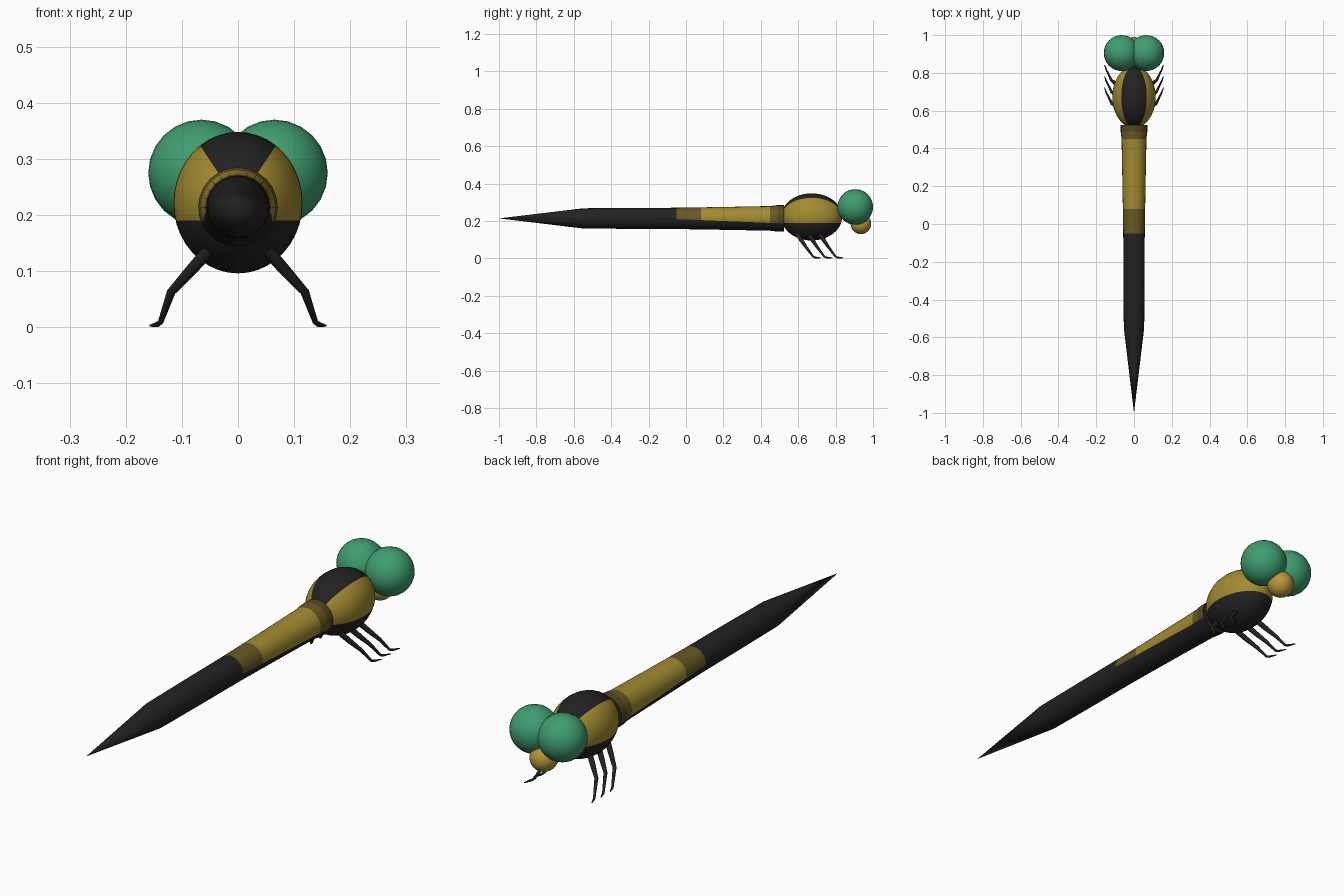
import bpy, bmesh, math
from mathutils import Vector, Matrix

cube = bpy.data.objects.get("Cube")
if cube:
    bpy.data.objects.remove(cube, do_unlink=True)


def material(name, r, g, b):
    m = bpy.data.materials.new(name)
    m.use_nodes = True
    m.diffuse_color = (r, g, b, 1)
    node = next(n for n in m.node_tree.nodes if n.type == 'BSDF_PRINCIPLED')
    node.inputs["Base Color"].default_value = (r, g, b, 1)
    return m


black = material("body black", 0.016, 0.016, 0.016)
yellow = material("body yellow", 0.37, 0.26, 0.03)
olive = material("dark olive", 0.14, 0.10, 0.018)
brown = material("collar brown", 0.09, 0.065, 0.014)
green = material("eye green", 0.05, 0.34, 0.16)
amber = material("mouth amber", 0.48, 0.31, 0.04)


def finish(name, bm, mats, angle=30):
    bmesh.ops.recalc_face_normals(bm, faces=bm.faces)
    mesh = bpy.data.meshes.new(name)
    bm.to_mesh(mesh)
    bm.free()
    for m in mats:
        mesh.materials.append(m)
    ob = bpy.data.objects.new(name, mesh)
    bpy.context.collection.objects.link(ob)
    bpy.ops.object.select_all(action='DESELECT')
    ob.select_set(True)
    bpy.context.view_layer.objects.active = ob
    bpy.ops.object.shade_smooth_by_angle(angle=math.radians(angle))
    return ob


def ball(centre, radii, segments, rings):
    # Sphere with its poles along y
    bm = bmesh.new()
    place = (Matrix.Translation(centre) @ Matrix.Diagonal((*radii, 1))
             @ Matrix.Rotation(math.pi / 2, 4, 'X'))
    bmesh.ops.create_uvsphere(bm, u_segments=segments, v_segments=rings,
                              radius=1, matrix=place)
    return bm


def cut(bm, point, normal):
    bmesh.ops.bisect_plane(bm, geom=bm.verts[:] + bm.edges[:] + bm.faces[:],
                           plane_co=point, plane_no=normal, dist=1e-5)


def tube(bm, points, radii, sides):
    # Tapered limb through the given joints
    pts = [Vector(p) for p in points]
    loops = []
    for i, (p, r) in enumerate(zip(pts, radii)):
        d = (pts[min(i + 1, len(pts) - 1)] - pts[max(i - 1, 0)]).normalized()
        u = d.cross(Vector((1, 0, 0))).normalized()
        v = d.cross(u)
        turn = [2 * math.pi * k / sides for k in range(sides)]
        loops.append([bm.verts.new(p + r * (u * math.cos(t) + v * math.sin(t)))
                      for t in turn])
    for a, b in zip(loops, loops[1:]):
        for k in range(sides):
            n = (k + 1) % sides
            bm.faces.new((a[k], a[n], b[n], b[k]))
    bm.faces.new(loops[0])
    bm.faces.new(loops[-1])


# Thorax: black back stripe and belly, yellow flanks
mid = Vector((0, 0.672, 0.222))
size = Vector((0.115, 0.163, 0.126))
bm = ball(mid, size, 40, 24)
belly = 0.19
cut(bm, (0, 0, belly), (0, 0, 1))
for f in bm.faces:
    c = f.calc_center_median() - mid
    from_top = abs(math.atan2(c.x / size.x, c.z / size.z))
    flank = from_top > math.radians(36) and c.z + mid.z > belly
    f.material_index = int(flank)
finish("thorax", bm, [black, yellow])

# Abdomen: lathed along y, with a yellow saddle and olive bands
profile = [(0.525, 0.071), (0.49, 0.071), (0.45, 0.066), (0.25, 0.062),
           (0.08, 0.059), (-0.05, 0.057), (-0.3, 0.056), (-0.55, 0.054)]
axis_z, sides = 0.214, 24
bm = bmesh.new()
tube(bm, [(0, y, axis_z) for y, r in profile], [r for y, r in profile], sides)
tail_end = next(f for f in bm.faces if f.calc_center_median().y < -0.549)
bmesh.ops.poke(bm, faces=[tail_end])
tip = min(bm.verts, key=lambda v: (v.co - Vector((0, -0.55, axis_z))).length)
tip.co.y = -1
edge_point, slope = Vector((0, 0.52, 0.187)), Vector((0, 0.04, 1))
cut(bm, edge_point, slope)
for f in bm.faces:
    c = f.calc_center_median()
    if (c - edge_point).dot(slope) < 0 or c.y < -0.05 or c.y > 0.52:
        f.material_index = 0
    elif c.y > 0.49:
        f.material_index = 3
    elif c.y > 0.45 or c.y < 0.08:
        f.material_index = 2
    else:
        f.material_index = 1
finish("abdomen", bm, [black, yellow, olive, brown])

# Eyes and mouth
for side, label in ((1, "left"), (-1, "right")):
    finish(label + "_eye", ball((side * 0.065, 0.905, 0.275), [0.095] * 3, 24, 16), [green])
finish("mouth", ball((0, 0.935, 0.185), [0.055] * 3, 20, 14), [amber])

# Three pairs of jointed legs
for side, label in ((1, "left"), (-1, "right")):
    for pair, y in (("rear", 0.60), ("middle", 0.66), ("front", 0.72)):
        bm = bmesh.new()
        joints = [(0.05, -0.01, 0.14), (0.085, 0.015, 0.10), (0.119, 0.04, 0.063),
                  (0.138, 0.08, 0.009), (0.144, 0.09, 0.005), (0.156, 0.122, 0.003)]
        tube(bm, [(side * x, y + dy, z) for x, dy, z in joints],
             [0.012, 0.011, 0.008, 0.005, 0.005, 0.002], 8)
        finish(pair + "_" + label + "_leg", bm, [black], 60)
